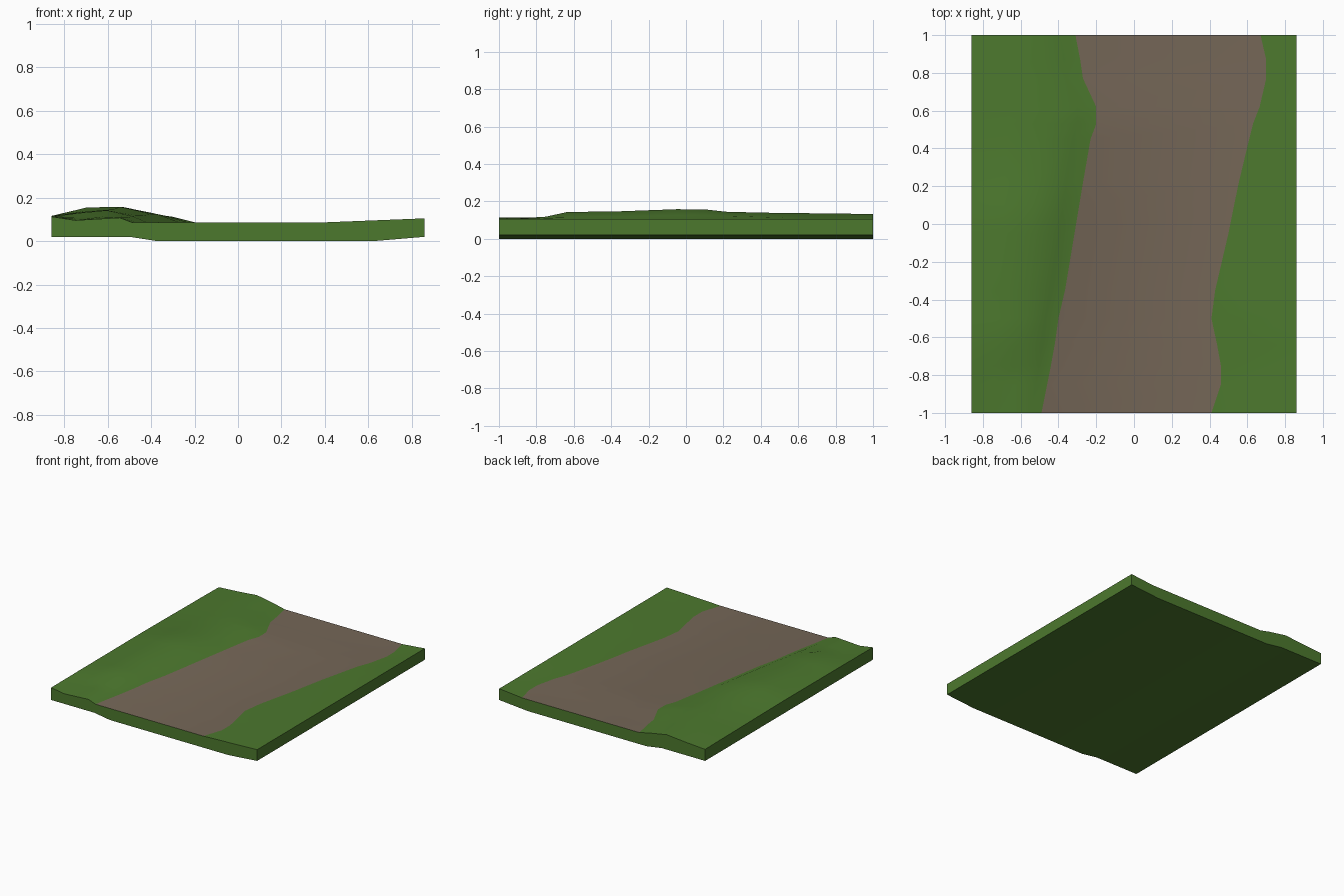
import bpy, bmesh

if "Cube" in bpy.data.objects:
    bpy.data.objects.remove(bpy.data.objects["Cube"])

HALF_X, PATH_Z, RIGHT_Z = 0.86, 0.087, 0.105


def material(name, rgb):
    m = bpy.data.materials.new(name)
    m.diffuse_color = (*rgb, 1)
    m.use_nodes = True
    m.node_tree.nodes["Principled BSDF"].inputs["Base Color"].default_value = m.diffuse_color
    return m


# Stations along y: y, path left x, path right x, four bank heights
STATIONS = [
    (-1.00, -.49, .41, .113, .096, .102, .108),
    (-0.85, -.46, .46, .114, .102, .112, .108),
    (-0.75, -.44, .46, .114, .110, .118, .110),
    (-0.64, -.42, .44, .115, .130, .142, .115),
    (-0.50, -.40, .41, .115, .134, .145, .118),
    (-0.35, -.365, .43, .115, .138, .147, .118),
    (-0.05, -.315, .50, .116, .155, .158, .125),
    (0.10, -.29, .53, .116, .153, .157, .125),
    (0.22, -.27, .555, .115, .135, .144, .122),
    (0.45, -.23, .61, .113, .126, .139, .115),
    (0.53, -.20, .63, .112, .124, .138, .112),
    (0.62, -.20, .665, .111, .123, .137, .112),
    (0.77, -.27, .70, .110, .121, .135, .110),
    (0.87, -.285, .70, .109, .120, .134, .108),
    (1.00, -.31, .67, .107, .118, .132, .106),
]
BANK_T = (0, .3, .58, .85)
# Underside profile (x, z), paired with the seven top columns
UNDER = [(-.86, .02), (-.74, .02), (-.62, .02), (-.5, .02), (-.37, 0), (.62, 0), (.86, .02)]

# Ground slab: grassy bank, dirt path and right verge, closed below
bm = bmesh.new()
top, under = [], []
for y, left, right, *heights in STATIONS:
    pts = [(-HALF_X + t * (left + HALF_X), h) for t, h in zip(BANK_T, heights)]
    pts += [(left, PATH_Z), (right, PATH_Z), (HALF_X, RIGHT_Z)]
    top.append([bm.verts.new((x, y, z)) for x, z in pts])
    under.append([bm.verts.new((x, y, z)) for x, z in UNDER])

cols, rows = len(UNDER), len(STATIONS)
for r in range(rows - 1):
    for c in range(cols - 1):
        f = bm.faces.new((top[r][c], top[r][c+1], top[r+1][c+1], top[r+1][c]))
        f.material_index = 1 if c == 4 else 0   # path column
        bm.faces.new((under[r][c], under[r+1][c], under[r+1][c+1], under[r][c+1]))
    for c in (0, cols - 1):                     # long side walls
        bm.faces.new((top[r][c], top[r+1][c], under[r+1][c], under[r][c]))
for r in (0, rows - 1):                         # front and back walls
    for c in range(cols - 1):
        bm.faces.new((top[r][c], under[r][c], under[r][c+1], top[r][c+1]))
bmesh.ops.recalc_face_normals(bm, faces=bm.faces)

mesh = bpy.data.meshes.new("ground_with_path")
bm.to_mesh(mesh)
bm.free()
mesh.materials.append(material("grass green", (.073, .19, .027)))
mesh.materials.append(material("dirt brown", (.178, .135, .096)))
ground = bpy.data.objects.new("ground_with_path", mesh)
bpy.context.collection.objects.link(ground)

# Soft slopes, crisp slab edges
bpy.context.view_layer.objects.active = ground
ground.select_set(True)
bpy.ops.object.shade_smooth_by_angle(angle=0.5)
